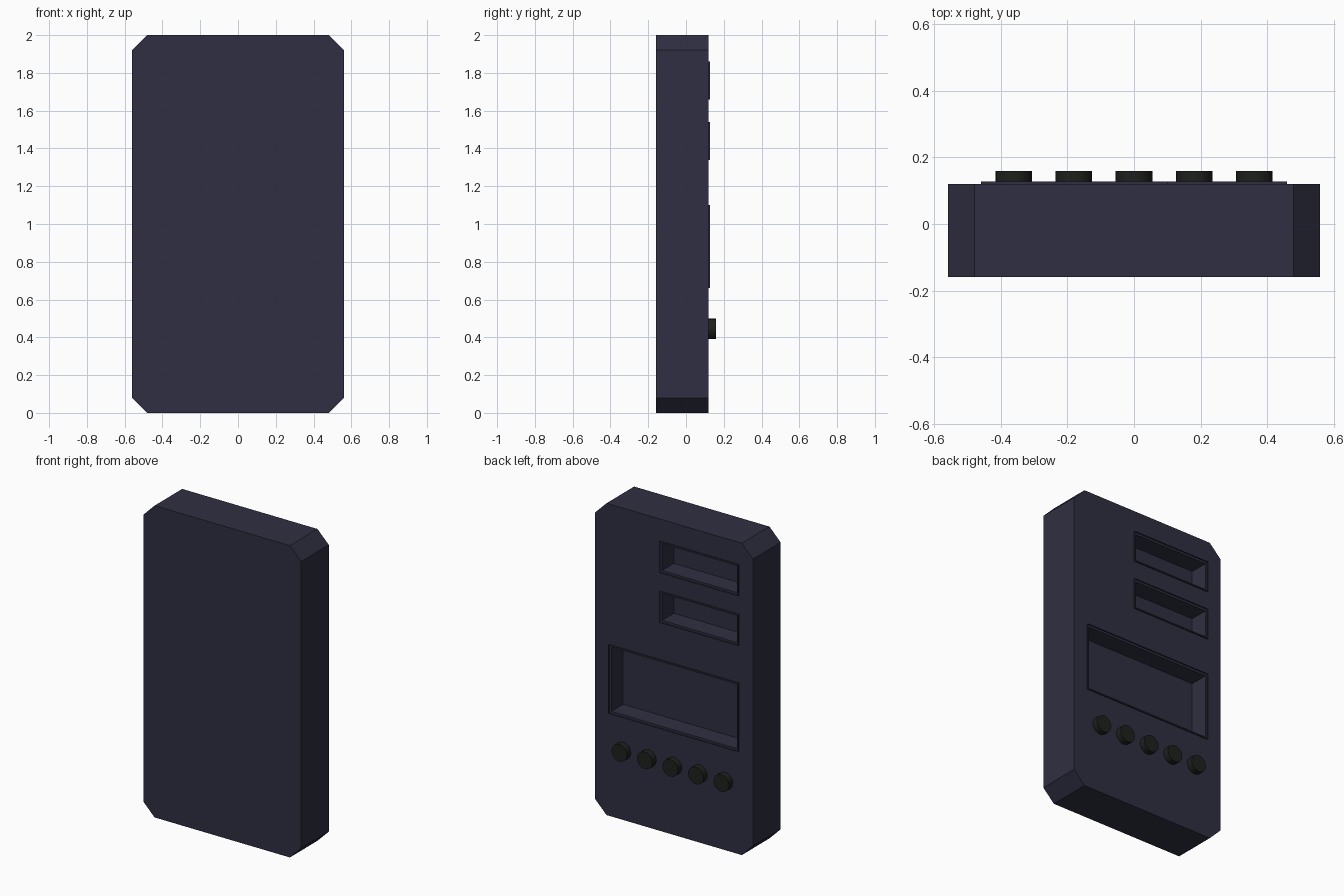
import bpy
import bmesh
from mathutils import Vector

if "Cube" in bpy.data.objects:
    bpy.data.objects.remove(bpy.data.objects["Cube"], do_unlink=True)


def make_material(name, colour):
    mat = bpy.data.materials.new(name)
    mat.use_nodes = True
    mat.diffuse_color = colour
    mat.node_tree.nodes["Principled BSDF"].inputs["Base Color"].default_value = colour
    return mat


casing_mat = make_material("dark slate blue", (0.028, 0.028, 0.054, 1))
knob_mat = make_material("near black", (0.013, 0.015, 0.012, 1))

FRONT, BACK = -0.16, 0.12
RECESS, LIP, RIM = 0.12, 0.008, 0.014


def prism(name, outline, y0, y1, mat, rim=None):
    """Extrude an x-z outline along y; with a rim width, keep only a ring."""
    bm = bmesh.new()
    face = bm.faces.new([bm.verts.new((x, y0, z)) for x, z in outline])
    if rim:
        bmesh.ops.inset_region(bm, faces=[face], thickness=rim, use_boundary=True)
        bmesh.ops.delete(bm, geom=[face], context='FACES_ONLY')
    ext = bmesh.ops.extrude_face_region(bm, geom=bm.faces[:], use_keep_orig=True)
    verts = [g for g in ext["geom"] if isinstance(g, bmesh.types.BMVert)]
    bmesh.ops.translate(bm, verts=verts, vec=Vector((0, y1 - y0, 0)))
    bmesh.ops.recalc_face_normals(bm, faces=bm.faces[:])
    mesh = bpy.data.meshes.new(name)
    bm.to_mesh(mesh)
    bm.free()
    mesh.materials.append(mat)
    obj = bpy.data.objects.new(name, mesh)
    bpy.context.collection.objects.link(obj)
    return obj


def rect(x0, x1, z0, z1):
    return [(x0, z0), (x1, z0), (x1, z1), (x0, z1)]


# Casing: tall slab with clipped corners
w, h, c = 0.56, 2.0, 0.08
casing = prism("casing", [(-w + c, 0), (w - c, 0), (w, c), (w, h - c),
                          (w - c, h), (-w + c, h), (-w, h - c), (-w, c)],
               FRONT, BACK, casing_mat)

# Recessed windows on the back, each with a thin raised rim
windows = {
    "upper_window": (-0.46, 0.10, 1.66, 1.86),
    "middle_window": (-0.46, 0.10, 1.34, 1.54),
    "large_window": (-0.46, 0.46, 0.66, 1.10),
}
for name, (x0, x1, z0, z1) in windows.items():
    prism(name + "_rim", rect(x0, x1, z0, z1), BACK - 0.004, BACK + LIP, casing_mat, RIM)
    cutter = prism(name + "_cutter",
                   rect(x0 + RIM, x1 - RIM, z0 + RIM, z1 - RIM),
                   BACK - RECESS, BACK + 0.1, casing_mat)
    cutter.hide_render = True
    mod = casing.modifiers.new(name, 'BOOLEAN')
    mod.operation, mod.solver, mod.object = 'DIFFERENCE', 'EXACT', cutter
    bpy.context.view_layer.objects.active = casing
    bpy.ops.object.modifier_apply(modifier=mod.name)
    bpy.data.objects.remove(cutter, do_unlink=True)

# Row of round knobs below the large window
for i in range(5):
    bpy.ops.mesh.primitive_cylinder_add(vertices=16, radius=0.055, depth=0.05,
                                        location=((i - 2) * 0.181, BACK + 0.015, 0.445),
                                        rotation=(1.5708, 0, 0))
    knob = bpy.context.object
    knob.name = f"knob_{i + 1}"
    knob.data.materials.append(knob_mat)
    bpy.ops.object.shade_smooth_by_angle()
